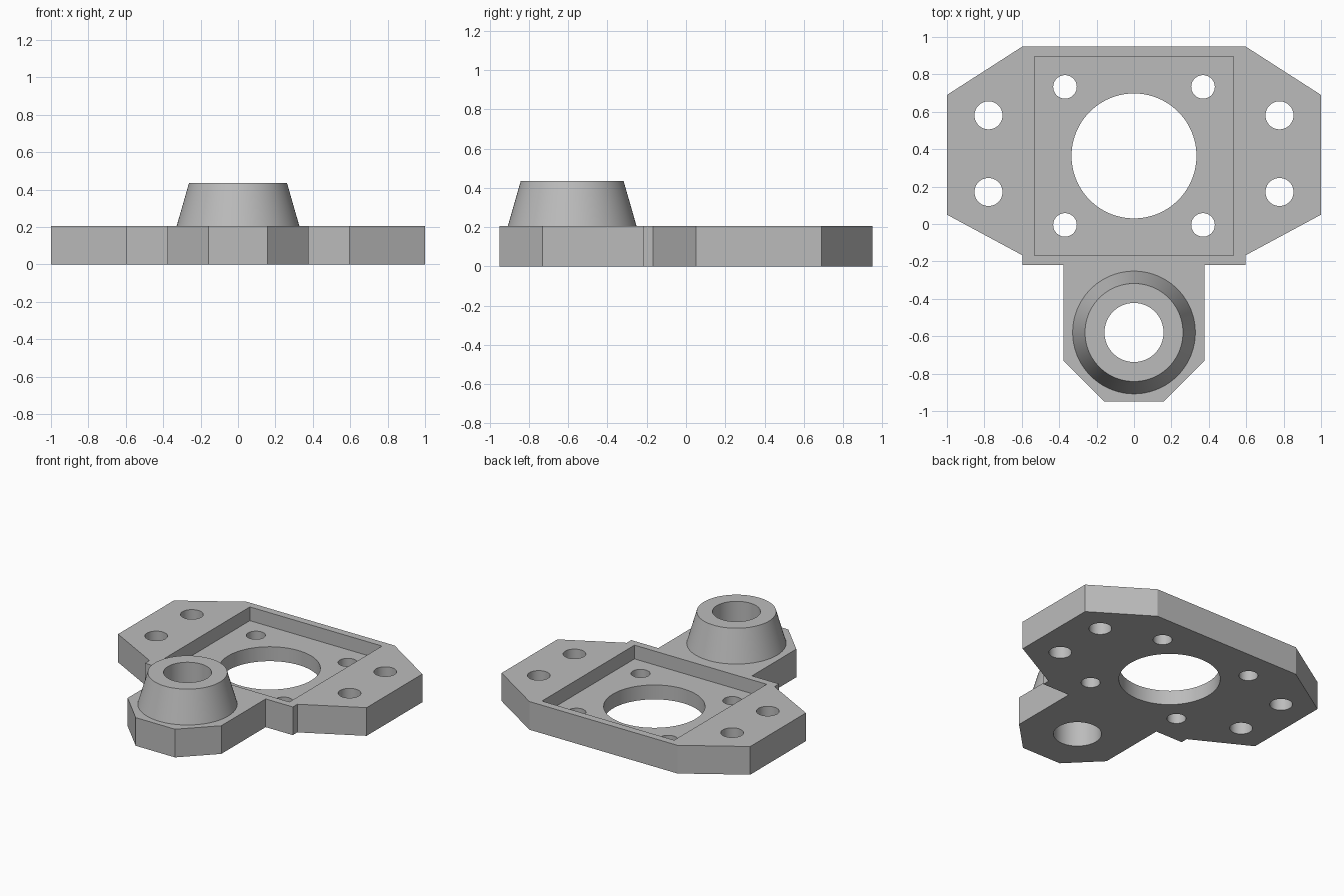
import bpy, bmesh, math

if "Cube" in bpy.data.objects:
    bpy.data.objects.remove(bpy.data.objects["Cube"], do_unlink=True)

PLATE_TOP, BOSS_TOP, POCKET_FLOOR = 0.205, 0.435, 0.105
MOTOR_Y, BOSS_Y = 0.364, -0.58

grey = bpy.data.materials.new("plain_grey")
grey.use_nodes = True
colour = (0.5, 0.5, 0.5, 1)
grey.diffuse_color = colour
grey.node_tree.nodes["Principled BSDF"].inputs["Base Color"].default_value = colour


def make_object(name, bm):
    bmesh.ops.recalc_face_normals(bm, faces=bm.faces)
    mesh = bpy.data.meshes.new(name)
    bm.to_mesh(mesh)
    bm.free()
    mesh.materials.append(grey)
    obj = bpy.data.objects.new(name, mesh)
    bpy.context.collection.objects.link(obj)
    return obj


def prism(name, outline, z0, z1):
    bm = bmesh.new()
    face = bm.faces.new([bm.verts.new((x, y, z0)) for x, y in outline])
    top = bmesh.ops.extrude_face_region(bm, geom=[face])["geom"]
    bmesh.ops.translate(bm, vec=(0, 0, z1 - z0),
                        verts=[v for v in top if isinstance(v, bmesh.types.BMVert)])
    return make_object(name, bm)


def cone(name, x, y, r0, r1, z0, z1, sides=64):
    bm = bmesh.new()
    bmesh.ops.create_cone(bm, cap_ends=True, segments=sides,
                          radius1=r0, radius2=r1, depth=z1 - z0)
    bmesh.ops.translate(bm, vec=(x, y, (z0 + z1) / 2), verts=bm.verts)
    return make_object(name, bm)


def combine(target, tool, operation):
    mod = target.modifiers.new(tool.name, "BOOLEAN")
    mod.operation, mod.object, mod.solver = operation, tool, "EXACT"
    bpy.context.view_layer.objects.active = target
    bpy.ops.object.modifier_apply(modifier=mod.name)
    bpy.data.objects.remove(tool, do_unlink=True)


def drill(x, y, radius, sides=48):
    combine(plate, cone("drill", x, y, radius, radius, -0.2, 0.7, sides), "DIFFERENCE")


# Plate with angled wings and a narrow front tongue
half = [(0.595, 0.95), (1, 0.69), (1, 0.05), (0.595, -0.168), (0.595, -0.22),
        (0.377, -0.22), (0.377, -0.73), (0.158, -0.95)]
plate = prism("mounting_plate", half + [(-x, y) for x, y in reversed(half)], 0, PLATE_TOP)

# Tapered boss on the tongue, sunk into the plate along its slope
slope = (0.328 - 0.262) / (BOSS_TOP - PLATE_TOP)
sink = 0.05
combine(plate, cone("boss", 0, BOSS_Y, 0.328 + slope * sink, 0.262,
                    PLATE_TOP - sink, BOSS_TOP, 96), "UNION")

# Square pocket
w = 0.532
square = [(sx * w, MOTOR_Y + sy * w) for sx, sy in ((-1, -1), (1, -1), (1, 1), (-1, 1))]
combine(plate, prism("pocket", square, POCKET_FLOOR, PLATE_TOP + 0.02), "DIFFERENCE")

# Large opening, boss bore and bolt holes
drill(0, MOTOR_Y, 0.334, 96)
drill(0, BOSS_Y, 0.158, 64)
for side in (-1, 1):
    for end in (-1, 1):
        drill(side * 0.369, MOTOR_Y + end * 0.369, 0.063)
        drill(side * 0.778, 0.376 + end * 0.205, 0.075)

# Smooth round walls, sharp corners
bpy.ops.object.select_all(action="DESELECT")
plate.select_set(True)
bpy.context.view_layer.objects.active = plate
bpy.ops.object.shade_smooth_by_angle(angle=math.radians(25))
